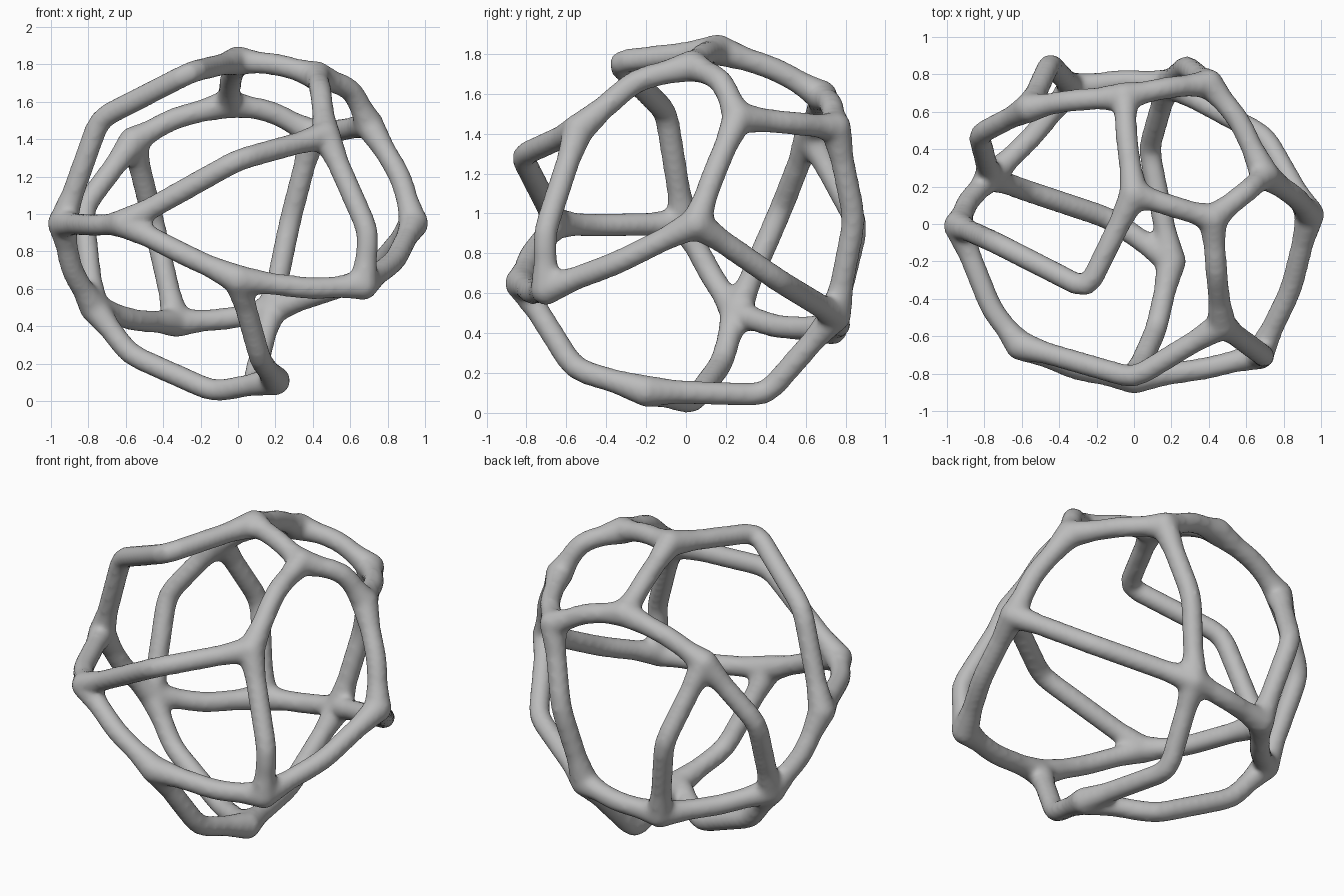
import bpy
from mathutils import Vector

TUBE_RADIUS = 0.061     # slightly fat, the smoothing pass shrinks it
JOINT_SWELL = 1.32      # struts widen towards each joint
TAPER_LENGTH = 0.17
BEND_LENGTH = 0.07

cube = bpy.data.objects.get("Cube")
if cube:
    bpy.data.objects.remove(cube, do_unlink=True)

# Joints where three or more struts meet
joints = {
    "front_right": (-.61, -.65, .95),
    "front_left": (.47, -.54, 1.42),
    "front_low": (.0, -.83, .65),
    "front_corner": (.67, -.70, .62),
    "side_right": (-.94, -.01, .95),
    "side_left": (.94, .05, .95),
    "shoulder": (.70, .26, 1.48),
    "upper": (.42, .03, 1.74),
    "crown": (.0, .16, 1.82),
    "back_top": (-.05, .68, 1.59),
    "back_left": (.40, .75, 1.43),
    "back_right": (-.56, .62, 1.39),
    "back_low": (-.33, .73, .42),
    "back_corner": (.18, .75, .49),
    "right_low": (-.77, .25, .50),
    "base": (.20, -.20, .11),
}

# Struts: start joint, end joint, bends between them
struts = [
    ("front_right", "side_right", [(-.76, -.46, .94)]),
    ("front_right", "front_left", [(.0, -.825, 1.29)]),
    ("front_right", "front_low", [(-.30, -.78, .79)]),
    ("front_low", "front_corner", [(.40, -.77, .60)]),
    ("front_left", "front_corner", [(.70, -.71, .90)]),
    ("front_left", "upper", [(.44, -.25, 1.67)]),
    ("front_corner", "side_left", [(.84, -.35, .75)]),
    ("side_left", "shoulder", [(.87, .14, 1.20)]),
    ("shoulder", "upper", [(.61, .18, 1.67)]),
    ("upper", "crown", [(.22, .09, 1.80)]),
    ("crown", "side_right", [(-.25, -.35, 1.76), (-.74, -.10, 1.51)]),
    ("crown", "back_top", [(-.04, .46, 1.72)]),
    ("back_top", "back_left", [(.18, .73, 1.55)]),
    ("back_top", "back_right", [(-.35, .66, 1.51)]),
    ("back_left", "shoulder", [(.56, .56, 1.45)]),
    ("back_left", "back_corner", [(.28, .845, .97)]),
    ("back_right", "back_low", [(-.45, .86, .95)]),
    ("back_right", "right_low", [(-.83, .48, 1.03)]),
    ("back_low", "right_low", [(-.55, .46, .43)]),
    ("back_low", "back_corner", [(-.05, .77, .44)]),
    ("back_corner", "side_left", [(.70, .47, .66)]),
    ("back_corner", "base", [(.08, .40, .09)]),
    ("right_low", "side_right", [(-.89, .12, .70)]),
    ("right_low", "base", [(-.58, .18, .25), (-.13, .03, .05)]),
    ("base", "front_low", [(.12, -.56, .22)]),
]


def toward(start, end, distance):
    """Step from start to end, never past half of the way."""
    way = end - start
    return start + way * min(distance / way.length, 0.5)


def rounded_path(points):
    """Strut centre line with softened bends and (point, radius) pairs."""
    first, last = points[0], points[-1]
    path = [(first, JOINT_SWELL), (toward(first, points[1], TAPER_LENGTH), 1)]
    for before, bend, after in zip(points, points[1:], points[2:]):
        enter = toward(bend, before, BEND_LENGTH)
        leave = toward(bend, after, BEND_LENGTH)
        middle = (enter + leave) / 4 + bend / 2
        path += [(enter, 1), (middle, 1), (leave, 1)]
    path += [(toward(last, points[-2], TAPER_LENGTH), 1), (last, JOINT_SWELL)]
    # Skip points that fall on top of their neighbour
    return [path[0]] + [here for previous, here in zip(path, path[1:])
                        if (here[0] - previous[0]).length > 0.015]


# Round tubes along all struts
curve = bpy.data.curves.new("cage_frame", "CURVE")
curve.dimensions = "3D"
curve.fill_mode = "FULL"
curve.bevel_depth = TUBE_RADIUS
curve.bevel_resolution = 4
curve.use_fill_caps = True
for start, end, bends in struts:
    corners = [Vector(p) for p in (joints[start], *bends, joints[end])]
    path = rounded_path(corners)
    spline = curve.splines.new("POLY")
    spline.points.add(len(path) - 1)
    for point, (position, radius) in zip(spline.points, path):
        point.co = (*position, 1)
        point.radius = radius

frame = bpy.data.objects.new("cage_frame", curve)
bpy.context.collection.objects.link(frame)
bpy.ops.object.select_all(action="DESELECT")
frame.select_set(True)
bpy.context.view_layer.objects.active = frame
bpy.ops.object.convert(target="MESH")
frame = bpy.context.object

# Balls that fill the joints
balls = []
for position in joints.values():
    bpy.ops.mesh.primitive_uv_sphere_add(
        segments=24, ring_count=16, location=position,
        radius=TUBE_RADIUS * JOINT_SWELL)
    balls.append(bpy.context.object)
for part in balls + [frame]:
    part.select_set(True)
bpy.context.view_layer.objects.active = frame
bpy.ops.object.join()

# Fuse everything into one skin with soft webs at the joints
remesh = frame.modifiers.new("fuse", "REMESH")
remesh.mode = "VOXEL"
remesh.voxel_size = 0.016
remesh.use_smooth_shade = True
soften = frame.modifiers.new("soften", "SMOOTH")
soften.factor = 0.5
soften.iterations = 14
bpy.ops.object.convert(target="MESH")
frame = bpy.context.object
frame.name = "cage_frame"
bpy.ops.object.shade_smooth()

# One plain grey
grey = bpy.data.materials.new("plain_grey")
grey.use_nodes = True
colour = (0.5, 0.5, 0.5, 1)
grey.diffuse_color = colour
grey.node_tree.nodes["Principled BSDF"].inputs["Base Color"].default_value = colour
frame.data.materials.clear()
frame.data.materials.append(grey)
